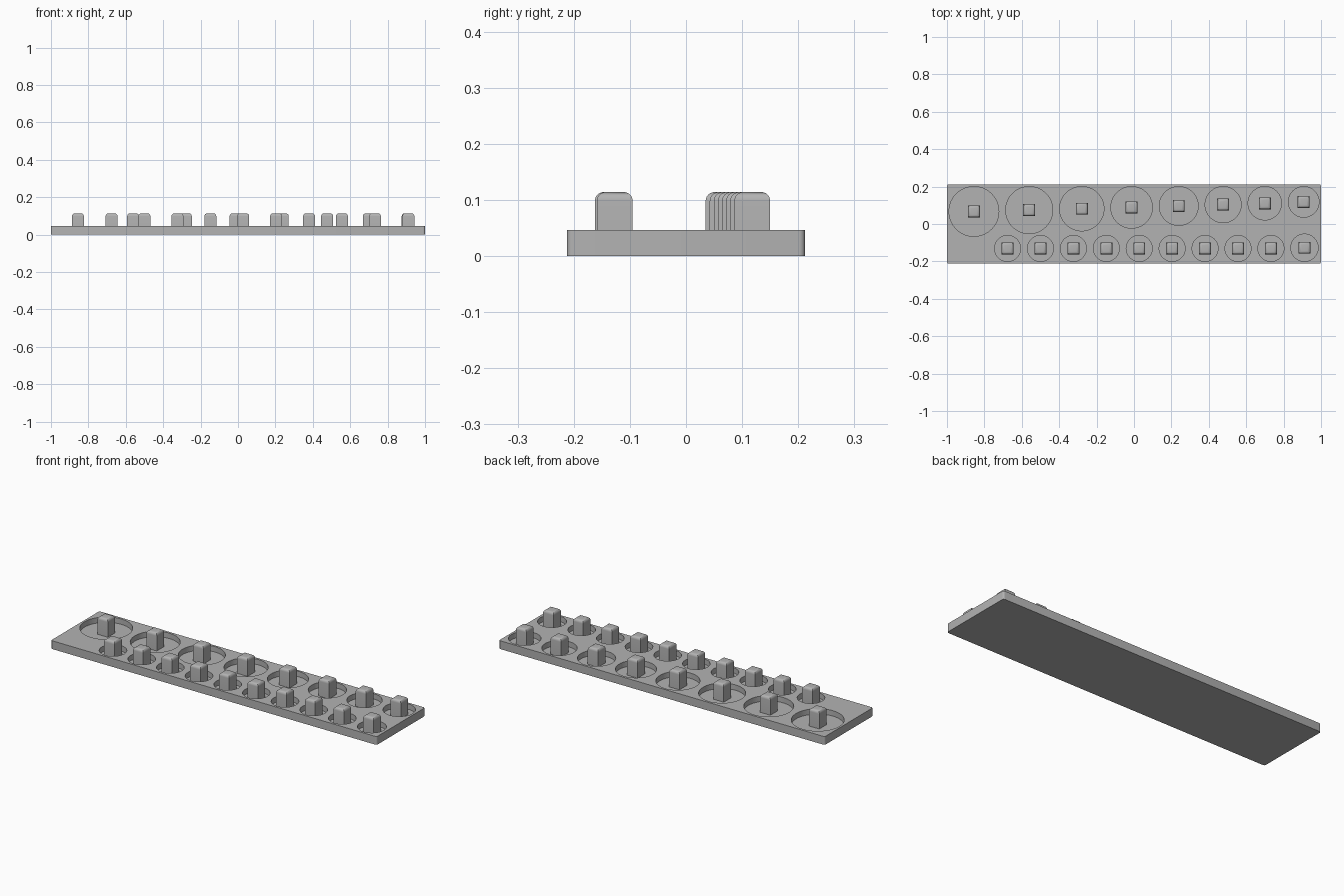
import bpy
import bmesh
from mathutils import Matrix, Vector

cube = bpy.data.objects.get("Cube")
if cube:
    bpy.data.objects.remove(cube, do_unlink=True)

BASE_SIZE = Vector((2.0, 0.424, 0.046))
FLOOR = 0.016        # height of the recess floors
PEG_TOP = 0.114
PEG_WIDTH = 0.064
RIM = 0.2            # y reached by the outer side of both rows
GAP = 0.037          # wall between neighbouring recesses

gray = bpy.data.materials.new("light gray")
gray.use_nodes = True
color = (0.45, 0.45, 0.45, 1.0)
gray.diffuse_color = color
gray.node_tree.nodes["Principled BSDF"].inputs["Base Color"].default_value = color


def add_object(name, bm):
    mesh = bpy.data.meshes.new(name)
    bm.to_mesh(mesh)
    bm.free()
    mesh.materials.append(gray)
    obj = bpy.data.objects.new(name, mesh)
    bpy.context.collection.objects.link(obj)
    return obj


def add_box(bm, center, size):
    matrix = Matrix.Translation(center) @ Matrix.Diagonal((*size, 1))
    return bmesh.ops.create_cube(bm, size=1, matrix=matrix)["verts"]


def smooth(obj):
    bpy.ops.object.select_all(action="DESELECT")
    obj.select_set(True)
    bpy.context.view_layer.objects.active = obj
    bpy.ops.object.shade_smooth_by_angle(angle=0.6)


def row(radii, start_x, side):
    """Lay out recesses from left to right, all touching one rim line."""
    spots, x = [], start_x
    for i, r in enumerate(radii):
        if i:
            x += radii[i - 1] + GAP + r
        spots.append((x, side * (RIM - r), r))
    return spots


# Back row shrinks steadily; front row is uniform with a larger last recess
back_row = row([0.133 - 0.0073 * i for i in range(8)], -0.856, 1)
front_row = row([0.0695] * 9 + [0.073], -0.676, -1)

# Base slab with rounded upright corners
bm = bmesh.new()
add_box(bm, (0, 0, BASE_SIZE.z / 2), BASE_SIZE)
upright = [e for e in bm.edges
           if abs(e.verts[0].co.z - e.verts[1].co.z) > 0.01]
bmesh.ops.bevel(bm, geom=upright, offset=0.01, segments=5,
                profile=0.5, affect="EDGES")
base = add_object("tray_base", bm)

# Round recesses cut into the slab
bm = bmesh.new()
for x, y, r in back_row + front_row:
    bmesh.ops.create_cone(bm, cap_ends=True, segments=64, radius1=r, radius2=r,
                          depth=0.1,
                          matrix=Matrix.Translation((x, y, FLOOR + 0.05)))
cutter = add_object("recess_cutter", bm)
cutter.hide_render = True
cut = base.modifiers.new("recesses", "BOOLEAN")
cut.operation = "DIFFERENCE"
cut.solver = "EXACT"
cut.object = cutter
bpy.context.view_layer.objects.active = base
bpy.ops.object.modifier_apply(modifier=cut.name)
bpy.data.objects.remove(cutter, do_unlink=True)
smooth(base)

# Square pegs with rounded top edges, one in the middle of each recess
for row_name, spots in (("back", back_row), ("front", front_row)):
    for i, (x, y, r) in enumerate(spots):
        bm = bmesh.new()
        bottom = FLOOR - 0.002
        add_box(bm, (0, 0, (bottom + PEG_TOP) / 2),
                (PEG_WIDTH, PEG_WIDTH, PEG_TOP - bottom))
        top = [e for e in bm.edges
               if all(v.co.z > PEG_TOP - 0.001 for v in e.verts)]
        bmesh.ops.bevel(bm, geom=top, offset=0.016, segments=6,
                        profile=0.5, affect="EDGES")
        peg = add_object(f"{row_name}_peg_{i + 1}", bm)
        peg.location = (x, y, 0)
        smooth(peg)
